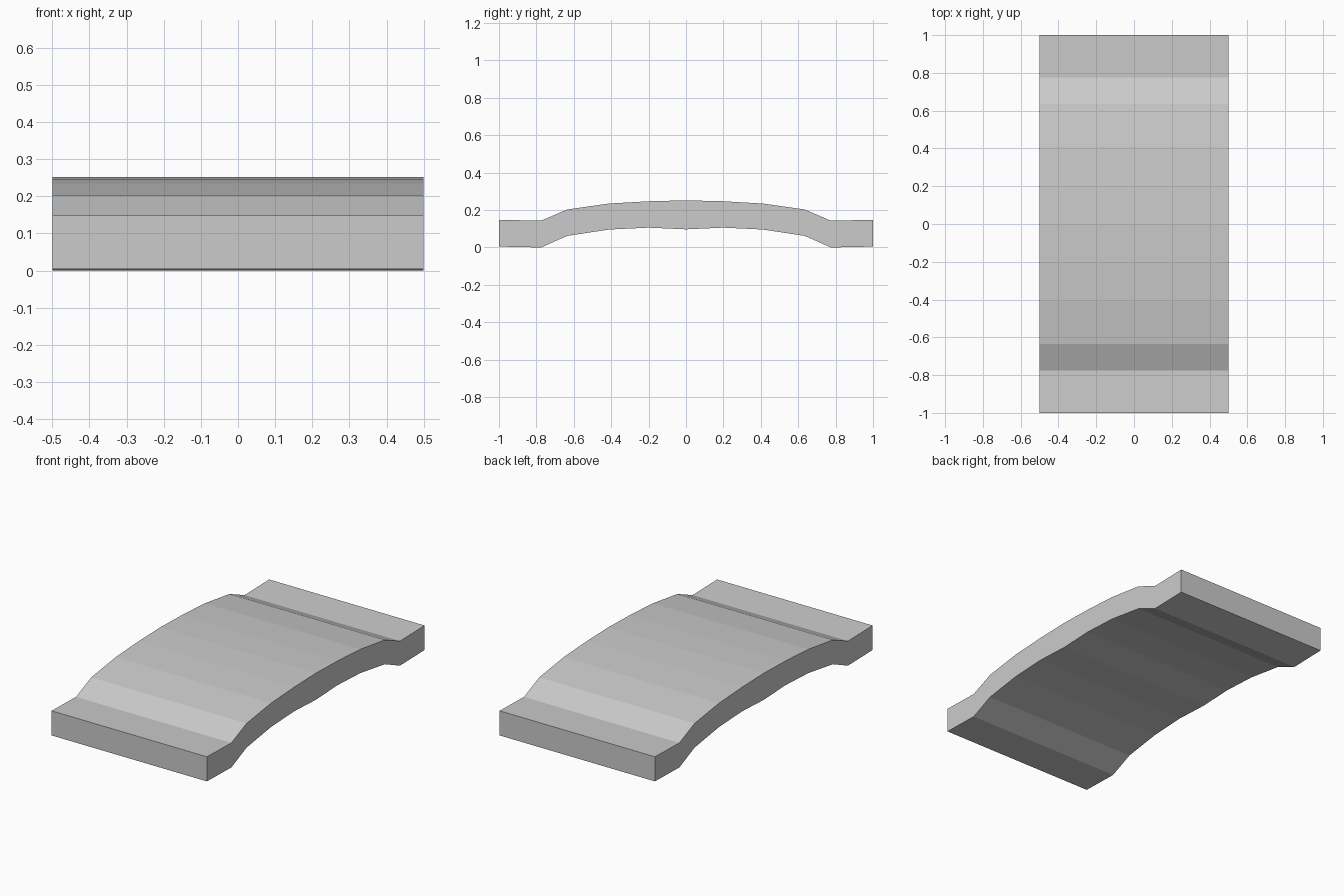
import bpy
import bmesh

cube = bpy.data.objects.get("Cube")
if cube:
    bpy.data.objects.remove(cube, do_unlink=True)

HALF_WIDTH = 0.5

# Half of the side profile: (distance from middle, underside z, deck z)
STATIONS = [
    (0.0, 0.097, 0.252),
    (0.20, 0.106, 0.247),
    (0.41, 0.096, 0.235),
    (0.635, 0.062, 0.203),
    (0.775, 0.0, 0.143),
    (1.0, 0.005, 0.148),
]

# Plain grey material
grey = bpy.data.materials.new("plain grey")
grey.use_nodes = True
colour = (0.6, 0.6, 0.6, 1.0)
grey.diffuse_color = colour
grey.node_tree.nodes["Principled BSDF"].inputs["Base Color"].default_value = colour

# Mirror the profile front to back
sections = [(-y, low, high) for y, low, high in reversed(STATIONS[1:])] + STATIONS

# Arched slab: one rectangular ring per station, bridged along the length
bm = bmesh.new()
rings = []
for y, low, high in sections:
    corners = [(-HALF_WIDTH, low), (HALF_WIDTH, low), (HALF_WIDTH, high), (-HALF_WIDTH, high)]
    rings.append([bm.verts.new((x, y, z)) for x, z in corners])
for a, b in zip(rings, rings[1:]):
    for i in range(4):
        j = (i + 1) % 4
        bm.faces.new((a[i], a[j], b[j], b[i]))
# Flat end caps
bm.faces.new(rings[0])
bm.faces.new(rings[-1])
bmesh.ops.recalc_face_normals(bm, faces=bm.faces)

mesh = bpy.data.meshes.new("arched_bridge_deck")
bm.to_mesh(mesh)
bm.free()
mesh.materials.append(grey)
deck = bpy.data.objects.new("arched_bridge_deck", mesh)
bpy.context.collection.objects.link(deck)
